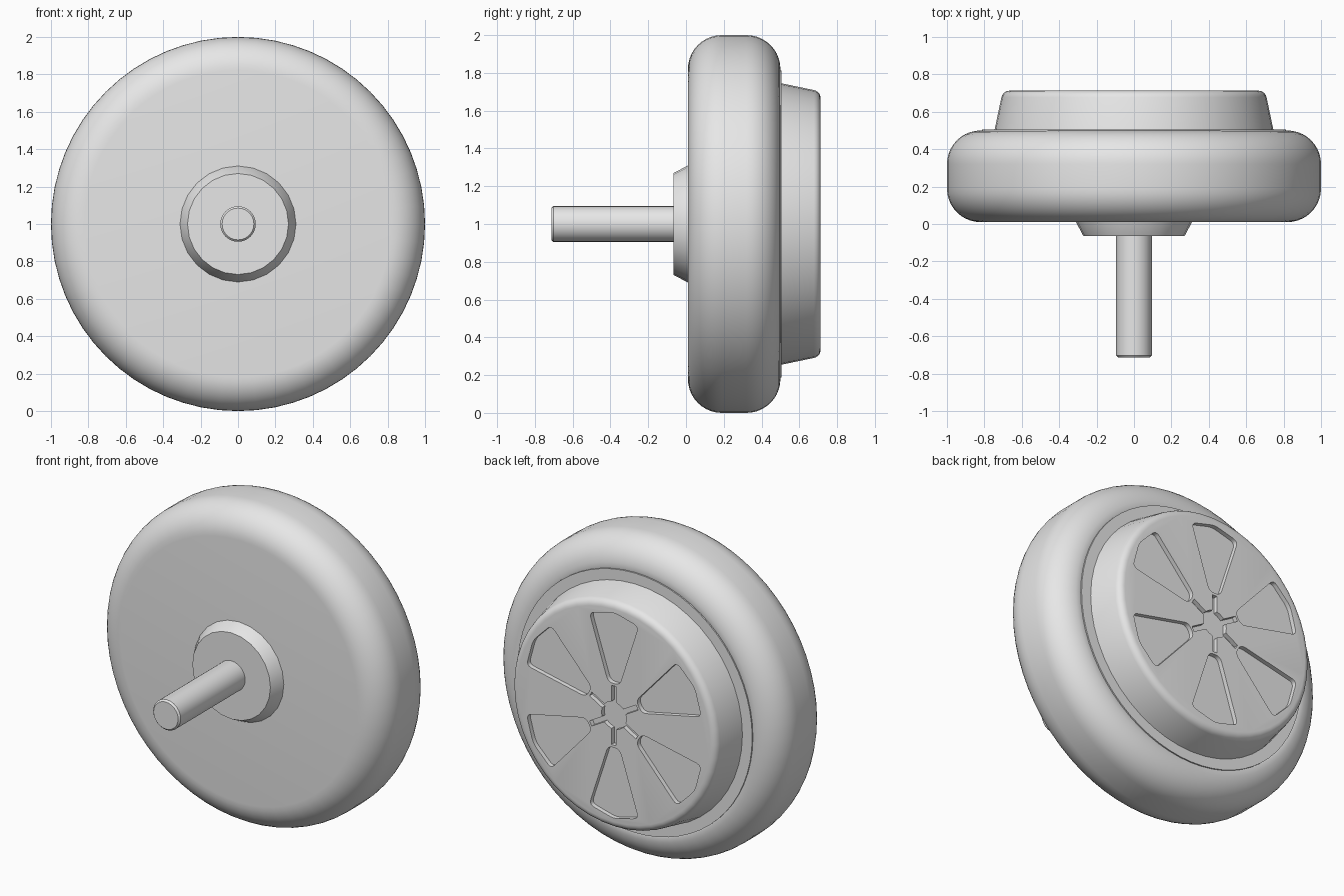
import bpy
import bmesh
import math
from mathutils import Vector

cube = bpy.data.objects.get("Cube")
if cube:
    bpy.data.objects.remove(cube, do_unlink=True)

grey = bpy.data.materials.new("plain_grey")
grey.use_nodes = True
grey.diffuse_color = (0.8, 0.8, 0.8, 1)
grey.node_tree.nodes["Principled BSDF"].inputs["Base Color"].default_value = grey.diffuse_color

CENTRE_Z = 1.0


def finish(bm, name):
    bmesh.ops.recalc_face_normals(bm, faces=bm.faces)
    mesh = bpy.data.meshes.new(name)
    bm.to_mesh(mesh)
    bm.free()
    mesh.materials.append(grey)
    obj = bpy.data.objects.new(name, mesh)
    bpy.context.collection.objects.link(obj)
    return obj


def smooth(obj):
    bpy.ops.object.select_all(action="DESELECT")
    obj.select_set(True)
    bpy.context.view_layer.objects.active = obj
    bpy.ops.object.shade_smooth_by_angle(angle=math.radians(32))


def lathe(name, profile, sides):
    """Turn (radius, y) points around the wheel axis and cap both ends."""
    bm = bmesh.new()
    turns = [math.tau * i / sides for i in range(sides)]
    rings = [[bm.verts.new((r * math.sin(t), y, CENTRE_Z + r * math.cos(t))) for t in turns]
             for r, y in profile]
    for a, b in zip(rings, rings[1:]):
        for i in range(sides):
            j = (i + 1) % sides
            bm.faces.new((a[i], a[j], b[j], b[i]))
    bm.faces.new(rings[0])
    bm.faces.new(rings[-1])
    return finish(bm, name)


def arc(r, y, radius, start, end, steps):
    """Profile arc; angles in degrees from the outward direction."""
    angles = [math.radians(start + (end - start) * i / steps) for i in range(steps + 1)]
    return [(r + radius * math.cos(a), y + radius * math.sin(a)) for a in angles]


def rounded(points, size, steps=4):
    """Replace each corner of an outline by a short curve."""
    out = []
    pts = [Vector(p) for p in points]
    for i, p in enumerate(pts):
        a = p + (pts[i - 1] - p).normalized() * size
        b = p + (pts[(i + 1) % len(pts)] - p).normalized() * size
        for k in range(steps + 1):
            t = k / steps
            out.append(a * (1 - t) ** 2 + p * 2 * t * (1 - t) + b * t ** 2)
    return out


def turned(points, angle):
    c, s = math.cos(angle), math.sin(angle)
    return [(a * c + r * s, r * c - a * s) for a, r in points]


def cutter(name, outline, floor):
    """Prism that sinks an outline into the hub face."""
    bm = bmesh.new()
    low = [bm.verts.new((x, floor, CENTRE_Z + z)) for x, z in outline]
    face = bm.faces.new(low)
    top = bmesh.ops.extrude_face_region(bm, geom=[face])["geom"]
    bmesh.ops.translate(bm, vec=(0, 0.1, 0),
                        verts=[v for v in top if isinstance(v, bmesh.types.BMVert)])
    # Close the base if the extrusion removed it
    if not any(all(v in low for v in f.verts) for f in bm.faces):
        bm.faces.new(low)
    obj = finish(bm, name)
    obj.hide_render = True
    return obj


# Rounded tyre, with a slightly raised disc behind the hub
tyre = lathe("tyre", arc(0.82, 0.19, 0.18, -90, 0, 10) + arc(0.82, 0.32, 0.18, 0, 90, 10)
             + [(0.812, 0.498), (0.812, 0.506)], 64)

# Front collar and axle
collar = lathe("collar", [(0.315, 0.03), (0.31, 0.01), (0.27, -0.065)], 24)
axle = lathe("axle", [(0.095, -0.03), (0.095, -0.702), (0.085, -0.713)], 24)

# Tapered hub with a rounded rim
hub = lathe("hub", [(0.75, 0.48), (0.745, 0.505)] + arc(0.665, 0.668, 0.045, 12, 90, 5), 48)

# Six petal pockets and a star-shaped centre recess
petal = rounded([(-0.04, 0.2), (-0.17, 0.6), (0, 0.645), (0.17, 0.6), (0.04, 0.2)], 0.035)
slot = [(-0.016, 0.085), (-0.016, 0.185), (0.016, 0.185), (0.016, 0.085)]
star = []
cutters = []
for i in range(6):
    angle = i * math.tau / 6
    cutters.append(cutter("petal_cutter", turned(petal, angle), 0.685))
    star += turned(slot, angle) + turned([(0, 0.085)], angle + math.tau / 12)
cutters.append(cutter("star_cutter", star, 0.685))

for c in cutters:
    mod = hub.modifiers.new("pocket", "BOOLEAN")
    mod.operation = "DIFFERENCE"
    mod.solver = "EXACT"
    mod.object = c

# Bake the pockets and drop the cutters
bpy.context.view_layer.update()
depsgraph = bpy.context.evaluated_depsgraph_get()
carved = bpy.data.meshes.new_from_object(hub.evaluated_get(depsgraph))
hub.modifiers.clear()
hub.data = carved
for c in cutters:
    bpy.data.objects.remove(c, do_unlink=True)

for part in (tyre, collar, axle, hub):
    smooth(part)
